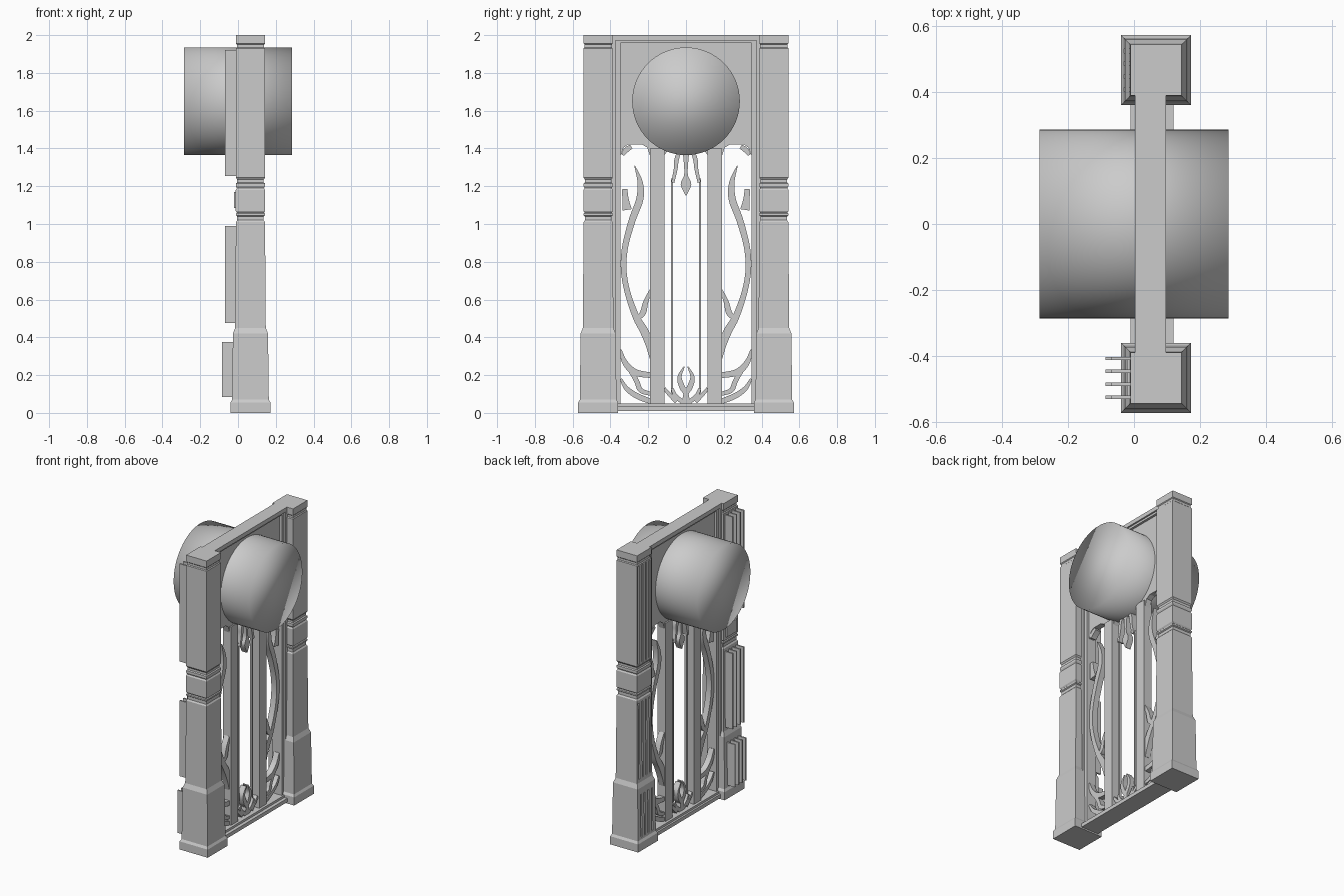
import bpy, bmesh
from mathutils import Vector

if "Cube" in bpy.data.objects:
    bpy.data.objects.remove(bpy.data.objects["Cube"])

stone = bpy.data.materials.new("light grey stone")
stone.use_nodes = True
grey = (0.6, 0.6, 0.6, 1)
stone.diffuse_color = grey
stone.node_tree.nodes["Principled BSDF"].inputs["Base Color"].default_value = grey

PANEL_X = 0.05      # middle plane of the pierced panel
PILLAR_X = 0.066    # centre of both pillars
PILLAR_Y = 0.465


def finish(name, bm):
    bmesh.ops.recalc_face_normals(bm, faces=bm.faces)
    mesh = bpy.data.meshes.new(name)
    bm.to_mesh(mesh)
    bm.free()
    mesh.materials.append(stone)
    obj = bpy.data.objects.new(name, mesh)
    bpy.context.collection.objects.link(obj)
    return obj


def add_skin(bm, rings):
    """Join a row of equal rings into a closed solid."""
    loops = [[bm.verts.new(p) for p in ring] for ring in rings]
    for low, high in zip(loops, loops[1:]):
        for i in range(len(low)):
            j = (i + 1) % len(low)
            bm.faces.new((low[i], low[j], high[j], high[i]))
    bm.faces.new(loops[0])
    bm.faces.new(loops[-1])


def add_box(bm, x, y, z):
    add_skin(bm, [[(x[0], y[0], h), (x[1], y[0], h), (x[1], y[1], h), (x[0], y[1], h)] for h in z])


def boxes(name, specs):
    bm = bmesh.new()
    for x, y, z in specs:
        add_box(bm, x, y, z)
    return finish(name, bm)


def around(half):
    """Span of x centred on the panel plane."""
    return (PANEL_X - half, PANEL_X + half)


def mirrored(side, a, b):
    return tuple(sorted((side * a, side * b)))


def smooth_path(points, steps=6):
    """Catmull-Rom through (y, z, half width) points."""
    pts = [Vector(p) for p in points]
    pts = [pts[0] * 2 - pts[1]] + pts + [pts[-1] * 2 - pts[-2]]
    out = []
    for a, b, c, d in zip(pts, pts[1:], pts[2:], pts[3:]):
        for k in range(steps):
            t = k / steps
            out.append(b + (c - a) * t / 2 + (a * 2 - b * 5 + c * 4 - d) * t * t / 2
                       + (b * 3 - a - c * 3 + d) * t ** 3 / 2)
    return out + [pts[-2]]


def ribbons(name, paths, half=0.02):
    """Flat tapering strands, mirrored to both sides of the panel."""
    bm = bmesh.new()
    x0, x1 = around(half)
    for side in (-1, 1):
        for path in paths:
            pts = smooth_path(path)
            rings = []
            for i, p in enumerate(pts):
                d = pts[min(i + 1, len(pts) - 1)] - pts[max(i - 1, 0)]
                n = Vector((-d.y, d.x)).normalized() * max(p.z, 0.002)
                l = (side * (p.x + n.x), p.y + n.y)
                r = (side * (p.x - n.x), p.y - n.y)
                rings.append([(x0, *l), (x1, *l), (x1, *r), (x0, *r)])
            add_skin(bm, rings)
    obj = finish(name, bm)
    bpy.ops.object.select_all(action="DESELECT")
    bpy.context.view_layer.objects.active = obj
    obj.select_set(True)
    bpy.ops.object.shade_smooth_by_angle()
    return obj


# Pillars: square rings of (height, half width)
profile = [(0, .106), (.055, .106), (.07, .097), (.41, .093), (.42, .093), (.45, .081),
           (1.01, .077), (1.02, .07), (1.04, .07), (1.045, .077), (1.055, .077), (1.06, .072),
           (1.07, .078), (1.18, .078), (1.19, .072), (1.2, .077), (1.215, .077), (1.22, .07),
           (1.235, .07), (1.245, .077), (1.93, .077), (1.935, .072), (1.95, .072),
           (1.955, .077), (2, .077)]
corners = [(-1, -1), (1, -1), (1, 1), (-1, 1)]


def pillar(name, side):
    bm = bmesh.new()
    add_skin(bm, [[(PILLAR_X + w * a, side * PILLAR_Y + w * b, z) for a, b in corners]
                  for z, w in profile])
    return finish(name, bm)


right_pillar = pillar("right_pillar", -1)
left_pillar = pillar("left_pillar", 1)

# Raised fins on one pillar, matching grooves in the other
tiers = [((.085, .375), -.086, -.025), ((.475, .99), -.07, -.01), ((1.255, 1.92), -.07, -.01)]
fin_rows = [PILLAR_Y + 0.039 * k for k in (-1.5, -.5, .5, 1.5)]
fins, slots = [], []
for z, tip, root in tiers:
    for row in fin_rows:
        fins.append(((tip, root + 0.02), mirrored(-1, row - 0.005, row + 0.005), z))
        slots.append(((root - 0.03, root + 0.05), (row - 0.006, row + 0.006), z))
boxes("pillar_fins", fins)
boxes("pillar_plate", [((-.021, 0), mirrored(-1, PILLAR_Y - .055, PILLAR_Y + .055), (1.085, 1.17))])

cutter = boxes("groove_cutter", slots)
cutter.hide_render = True
cut = left_pillar.modifiers.new("grooves", "BOOLEAN")
cut.object = cutter
cut.solver = "EXACT"
bpy.context.view_layer.objects.active = left_pillar
bpy.ops.object.modifier_apply(modifier=cut.name)
bpy.data.objects.remove(cutter)

# Stepped frame between the pillars
frame = [(around(.047), (-.4, .4), (1.972, 2)),
         (around(.036), (-.372, .372), (1.958, 1.975))]
for side in (-1, 1):
    frame.append((around(.047), mirrored(side, .372, .4), (.03, 1.99)))
    frame.append((around(.036), mirrored(side, .348, .375), (.03, 1.97)))
boxes("frame", frame)
boxes("bottom_rail", [((-.01, .12), (-.4, .4), (.01, .035)),
                      (around(.047), (-.38, .38), (.03, .05))])

# Solid upper panel with arched lower edge
half_edge = [(.36, 1.96), (.36, 1.36), (.342, 1.37), (.33, 1.405), (.305, 1.422), (.235, 1.422),
             (.205, 1.405), (.19, 1.36), (.117, 1.36), (.1, 1.385)]
outline = half_edge + [(-y, z) for y, z in reversed(half_edge)]
bm = bmesh.new()
add_skin(bm, [[(x, y, z) for y, z in outline] for x in around(.02)])
finish("upper_panel", bm)

# Upright bars and thin rods
uprights = []
for side in (-1, 1):
    uprights.append((around(.03), mirrored(side, .115, .19), (.04, 1.4)))
    uprights.append((around(.008), mirrored(side, .068, .08), (.1, 1.24)))
boxes("upright_bars", uprights)

# Curling vines in the outer bays
ribbons("tall_vines", [
    [(.272, 1.31, .002), (.243, 1.22, .014), (.245, 1.13, .019), (.285, 1.02, .018),
     (.322, .88, .016), (.33, .76, .015), (.31, .64, .015), (.265, .51, .018),
     (.225, .44, .022), (.195, .37, .022), (.18, .29, .012)],
    [(.185, .65, .008), (.212, .59, .013), (.228, .53, .016), (.255, .5, .01)]])
ribbons("low_leaves", [
    [(.348, .335, .006), (.325, .27, .014), (.28, .22, .018), (.23, .205, .016), (.185, .2, .015)],
    [(.345, .18, .006), (.315, .13, .012), (.26, .09, .015), (.185, .06, .014)],
    [(.3, .235, .012), (.262, .17, .013), (.24, .12, .013), (.185, .1, .01)]])
ribbons("bay_hooks", [
    [(.335, 1.365, .008), (.318, 1.39, .014), (.29, 1.41, .012)],
    [(.325, 1.185, .014), (.32, 1.13, .017), (.312, 1.075, .025)]])

# Pendant drop and bottom bud in the centre
ribbons("hanging_pendant", [
    [(0, 1.4, .02), (0, 1.33, .012), (0, 1.26, .01), (0, 1.21, .028), (0, 1.15, .002)],
    [(.03, 1.4, .01), (.05, 1.34, .012), (.055, 1.29, .01), (.07, 1.22, .008)],
    [(.1, 1.39, .012), (.075, 1.32, .009), (.055, 1.26, .01), (.074, 1.21, .006)]][:2])
ribbons("bottom_bud", [
    [(.01, .245, .003), (.034, .19, .011), (.022, .14, .015), (0, .1, .014), (0, .04, .02)],
    [(.074, .13, .007), (.055, .09, .011), (.015, .055, .012)],
    [(.115, .13, .008), (.09, .1, .01), (.05, .06, .012)]])

# Large round drum through the upper panel
bm = bmesh.new()
bmesh.ops.create_cone(bm, cap_ends=True, segments=64, radius1=.285, radius2=.285, depth=.57)
for v in bm.verts:
    v.co = Vector((v.co.z, v.co.x, v.co.y + 1.65))
drum = finish("round_drum", bm)
for face in drum.data.polygons:
    face.use_smooth = True
